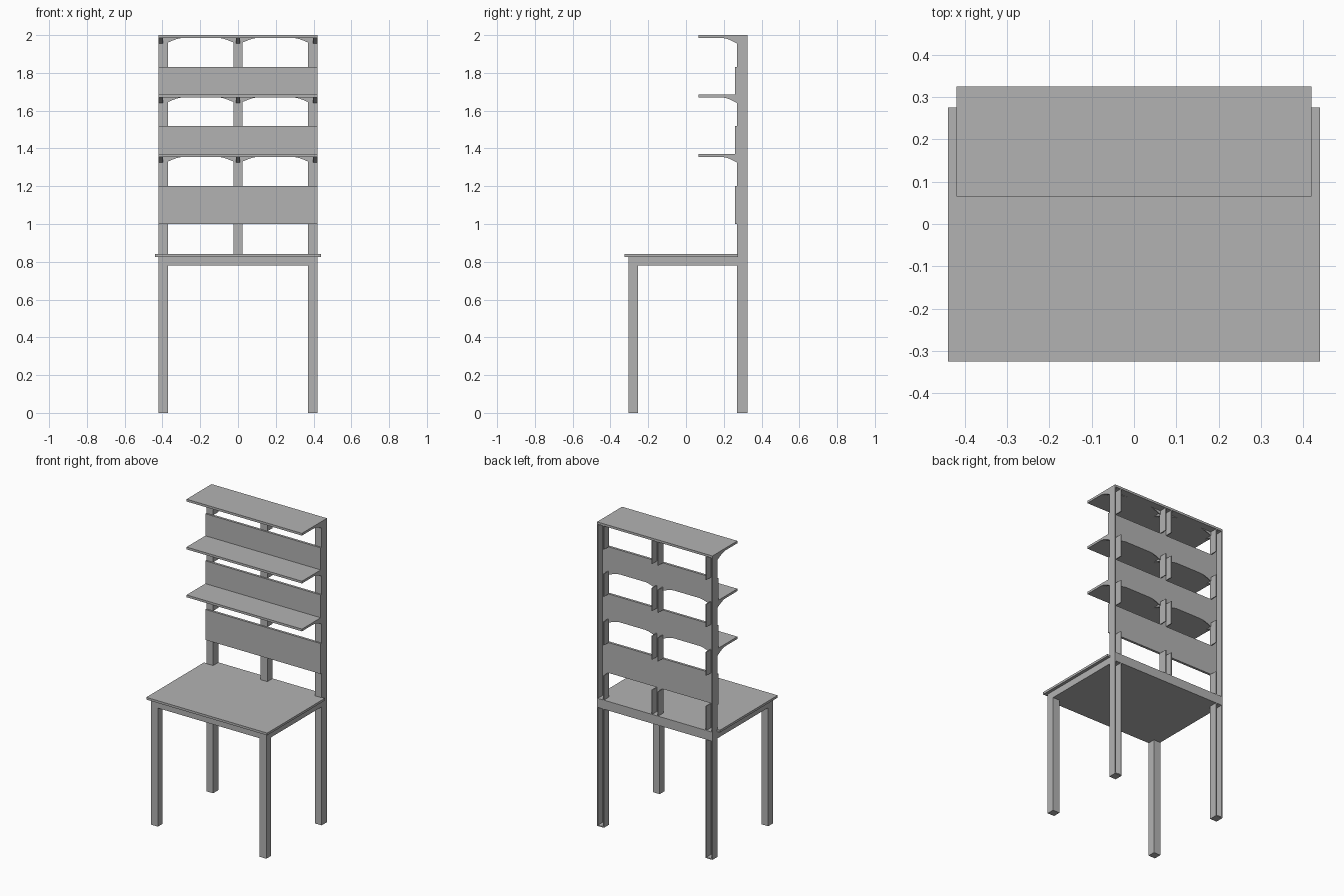
import bpy
import bmesh
import math

cube = bpy.data.objects.get("Cube")
if cube:
    bpy.data.objects.remove(cube, do_unlink=True)

grey = bpy.data.materials.new("plain grey")
grey.use_nodes = True
colour = (0.45, 0.45, 0.45, 1)
grey.diffuse_color = colour
grey.node_tree.nodes["Principled BSDF"].inputs["Base Color"].default_value = colour


def finish(name, bm):
    bmesh.ops.recalc_face_normals(bm, faces=bm.faces)
    mesh = bpy.data.meshes.new(name)
    bm.to_mesh(mesh)
    bm.free()
    mesh.materials.append(grey)
    obj = bpy.data.objects.new(name, mesh)
    bpy.context.collection.objects.link(obj)
    return obj


def box(name, x, y, z):
    """Box from (low, high) ranges on each axis."""
    bm = bmesh.new()
    bmesh.ops.create_cube(bm, size=1)
    for v in bm.verts:
        v.co = [r[0] if c < 0 else r[1] for c, r in zip(v.co, (x, y, z))]
    return finish(name, bm)


def prism(name, points, offset):
    """Flat outline pushed out along an offset."""
    bm = bmesh.new()
    face = bm.faces.new([bm.verts.new(p) for p in points])
    new = bmesh.ops.extrude_face_region(bm, geom=[face])["geom"]
    verts = [g for g in new if isinstance(g, bmesh.types.BMVert)]
    bmesh.ops.translate(bm, verts=verts, vec=offset)
    return finish(name, bm)


def gusset(length, drop):
    """Curved corner brace outline: (distance from the corner, drop)."""
    steps = 6
    curve = []
    for i in range(steps + 1):
        t = i / steps
        curve.append((length * t, -drop * (1 - math.sin(t * math.pi / 2))))
    return [(0, 0)] + curve[:-1] + [(length, 0)]


W, IN, MID = 0.42, 0.37, 0.025
FRONT, WEB, BACK = 0.27, 0.276, 0.325
T = 0.006
TABLE = 0.84
APRON = 0.78

# Table
box("tabletop", (-0.44, 0.44), (-0.325, 0.275), (0.825, TABLE))
box("table_frame", (-W, W), (-0.305, BACK), (APRON, 0.826))
box("table_back_edge", (-W, W), (FRONT, BACK), (0.82, TABLE))

# Legs and folded uprights, open to the back
for side, s in (("left", 1), ("right", -1)):
    def span(a, b):
        return tuple(sorted((s * a, s * b)))
    box(side + "_front_leg", span(IN, W), (-0.305, -0.255), (0, APRON))
    box(side + "_upright_face", span(IN, W), (FRONT, WEB), (0, 2))
    box(side + "_upright_outer_flange", span(W - T, W), (FRONT, BACK), (0, 2))
    box(side + "_leg_inner_flange", span(IN, IN + T), (FRONT, BACK), (0, APRON))
    box(side + "_foot", span(IN, W), (FRONT, BACK), (0, T))
box("centre_upright_face", (-MID, MID), (FRONT, WEB), (TABLE, 2))

# Back panels
panels = [(1.0, 1.20), (1.37, 1.52), (1.685, 1.83)]
for low, high in panels:
    box("back_panel", (-W, W), (0.26, WEB), (low, high))

# Folded edges beside the openings
openings = [(TABLE, 1.0), (1.20, 1.355), (1.52, 1.67), (1.83, 1.985)]
for z in openings:
    for s in (-1, 1):
        for edge in (IN, MID - T):
            x = sorted((s * edge, s * (edge + T)))
            box("opening_flange", x, (FRONT, BACK), z)

# Shelves with brackets and curved corner braces
for top, back in ((1.37, WEB), (1.685, WEB), (2.0, BACK)):
    under = top - 0.015
    box("shelf", (-W, W), (0.065, back), (under, top))
    for x in (-W, -0.011, W - 0.022):
        outline = [(x, FRONT - d, under + h) for d, h in gusset(0.085, 0.03)]
        prism("shelf_bracket", outline, (0.022, 0, 0))
    for corner, way in ((-IN, 1), (-MID, -1), (MID, 1), (IN, -1)):
        outline = [(corner + way * d, FRONT, under + h) for d, h in gusset(0.085, 0.024)]
        prism("corner_brace", outline, (0, WEB - FRONT, 0))
